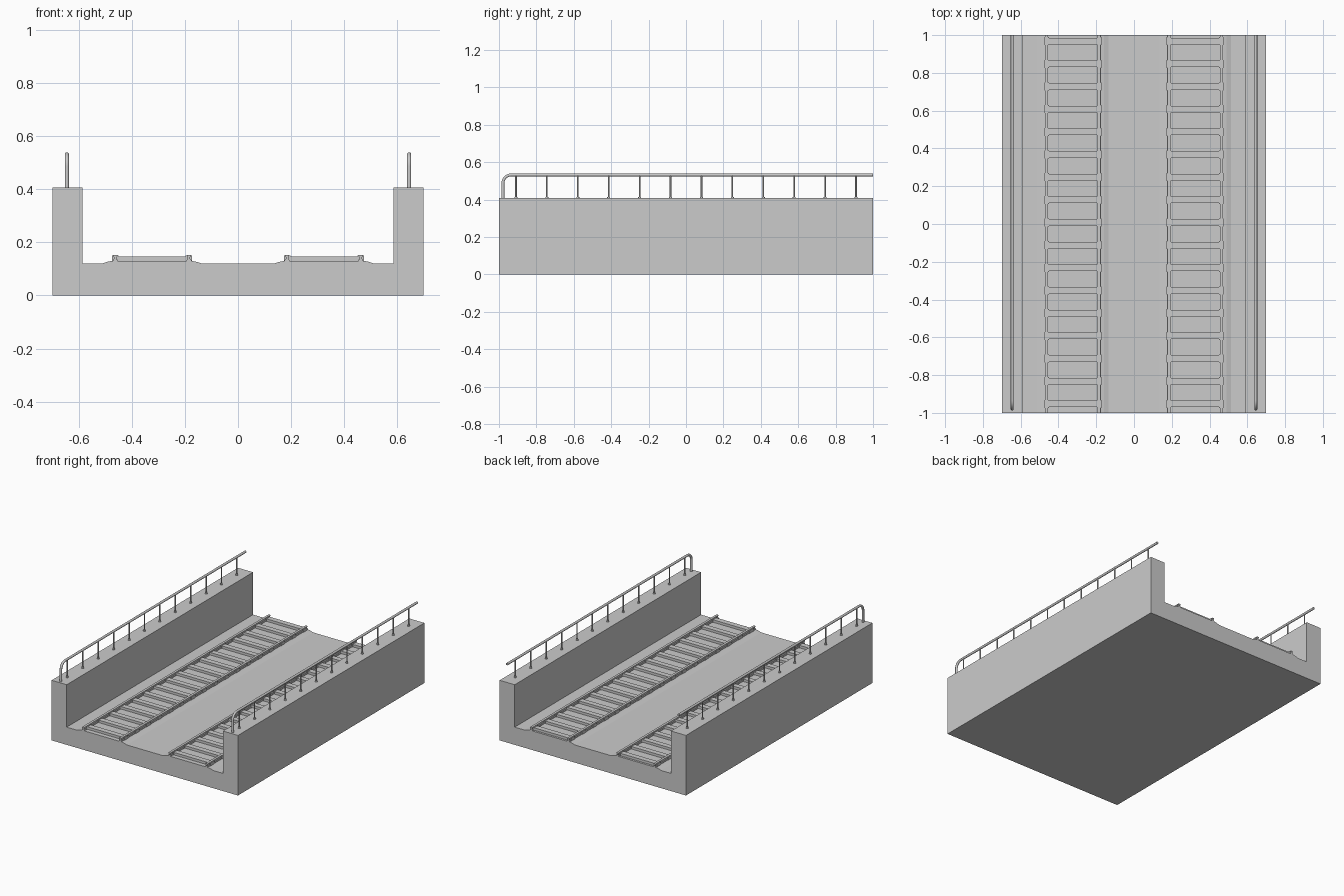
import bpy, bmesh, math
from mathutils import Vector, Matrix

if "Cube" in bpy.data.objects:
    bpy.data.objects.remove(bpy.data.objects["Cube"])


def new_object(name, bm):
    bmesh.ops.recalc_face_normals(bm, faces=bm.faces)
    me = bpy.data.meshes.new(name)
    bm.to_mesh(me)
    bm.free()
    ob = bpy.data.objects.new(name, me)
    bpy.context.collection.objects.link(ob)
    return ob


def add_box(bm, lo, hi):
    lo, hi = Vector(lo), Vector(hi)
    m = Matrix.Translation((lo + hi) / 2) @ Matrix.Diagonal((*(hi - lo), 1))
    bmesh.ops.create_cube(bm, size=1, matrix=m)


def add_cylinder(bm, x, y, z0, z1, r, sides=10):
    bmesh.ops.create_cone(bm, cap_ends=True, segments=sides, radius1=r, radius2=r,
                          depth=z1 - z0, matrix=Matrix.Translation((x, y, (z0 + z1) / 2)))


def add_extrusion(bm, profile, y0, y1):
    face = bm.faces.new([bm.verts.new((x, y0, z)) for x, z in profile])
    ext = bmesh.ops.extrude_face_region(bm, geom=[face])['geom']
    moved = [v for v in ext if isinstance(v, bmesh.types.BMVert)]
    bmesh.ops.translate(bm, verts=moved, vec=(0, y1 - y0, 0))


# Trough deck: side walls, floor and two low track beds
half = [(0.135, 0.12), (0.16, 0.128), (0.175, 0.13), (0.475, 0.13), (0.49, 0.128),
        (0.513, 0.12), (0.587, 0.12), (0.587, 0.408), (0.70, 0.408), (0.70, 0)]
bm = bmesh.new()
add_extrusion(bm, half + [(-x, z) for x, z in reversed(half)], -1, 1)
new_object("bridge_deck", bm)

SLEEPERS = [-0.952 + 0.12 * i for i in range(17)]
for side, s in (("left", -1), ("right", 1)):
    rails = (s * 0.185, s * 0.463)

    # Rails: foot, web and head
    bm = bmesh.new()
    for x in rails:
        half_rail = [(0.009, 0.128), (0.009, 0.134), (0.005, 0.137),
                     (0.005, 0.145), (0.008, 0.147), (0.008, 0.153)]
        prof = half_rail + [(-a, z) for a, z in reversed(half_rail)]
        add_extrusion(bm, [(x + a, z) for a, z in prof], -1, 1)
    new_object(side + "_track_rails", bm)

    # Sleepers with rail chairs
    bm = bmesh.new()
    for y in SLEEPERS:
        x0, x1 = sorted(rails)
        add_box(bm, (x0, y - 0.018, 0.125), (x1, y + 0.018, 0.147))
        for x in rails:
            add_box(bm, (x - 0.012, y - 0.021, 0.125), (x + 0.012, y + 0.021, 0.150))
    new_object(side + "_track_sleepers", bm)

    # Handrail tube: rises at the front and bends into the long run
    path = [(-0.979, 0.405)]
    for i in range(9):
        a = math.pi / 2 * i / 8
        path.append((-0.934 - 0.045 * math.cos(a), 0.487 + 0.045 * math.sin(a)))
    path.append((1.0, 0.532))
    bm = bmesh.new()
    n, r, rings = 12, 0.008, []
    for i, (y, z) in enumerate(path):
        p, q = path[max(i - 1, 0)], path[min(i + 1, len(path) - 1)]
        t = Vector((0, q[0] - p[0], q[1] - p[1])).normalized()
        if i == 1:
            t = Vector((0, 0, 1))
        elif i == len(path) - 2:
            t = Vector((0, 1, 0))
        nrm = Vector((0, -t.z, t.y))
        rings.append([bm.verts.new(Vector((s * 0.645, y, z))
                      + r * math.cos(2 * math.pi * k / n) * Vector((1, 0, 0))
                      + r * math.sin(2 * math.pi * k / n) * nrm) for k in range(n)])
    for a, b in zip(rings, rings[1:]):
        for k in range(n):
            bm.faces.new((a[k], a[(k + 1) % n], b[(k + 1) % n], b[k]))
    bm.faces.new(rings[0])
    bm.faces.new(rings[-1])
    tube = new_object(side + "_handrail", bm)

    # Posts with small foot collars
    bm = bmesh.new()
    for i in range(12):
        y = -0.909 + 0.1653 * i
        add_cylinder(bm, s * 0.645, y, 0.405, 0.53, 0.0045)
        add_cylinder(bm, s * 0.645, y, 0.405, 0.415, 0.008)
    posts = new_object(side + "_handrail_posts", bm)

    # Smooth shading on the round parts
    for ob in (tube, posts):
        bpy.ops.object.select_all(action='DESELECT')
        ob.select_set(True)
        bpy.context.view_layer.objects.active = ob
        bpy.ops.object.shade_smooth_by_angle(angle=math.radians(40))
